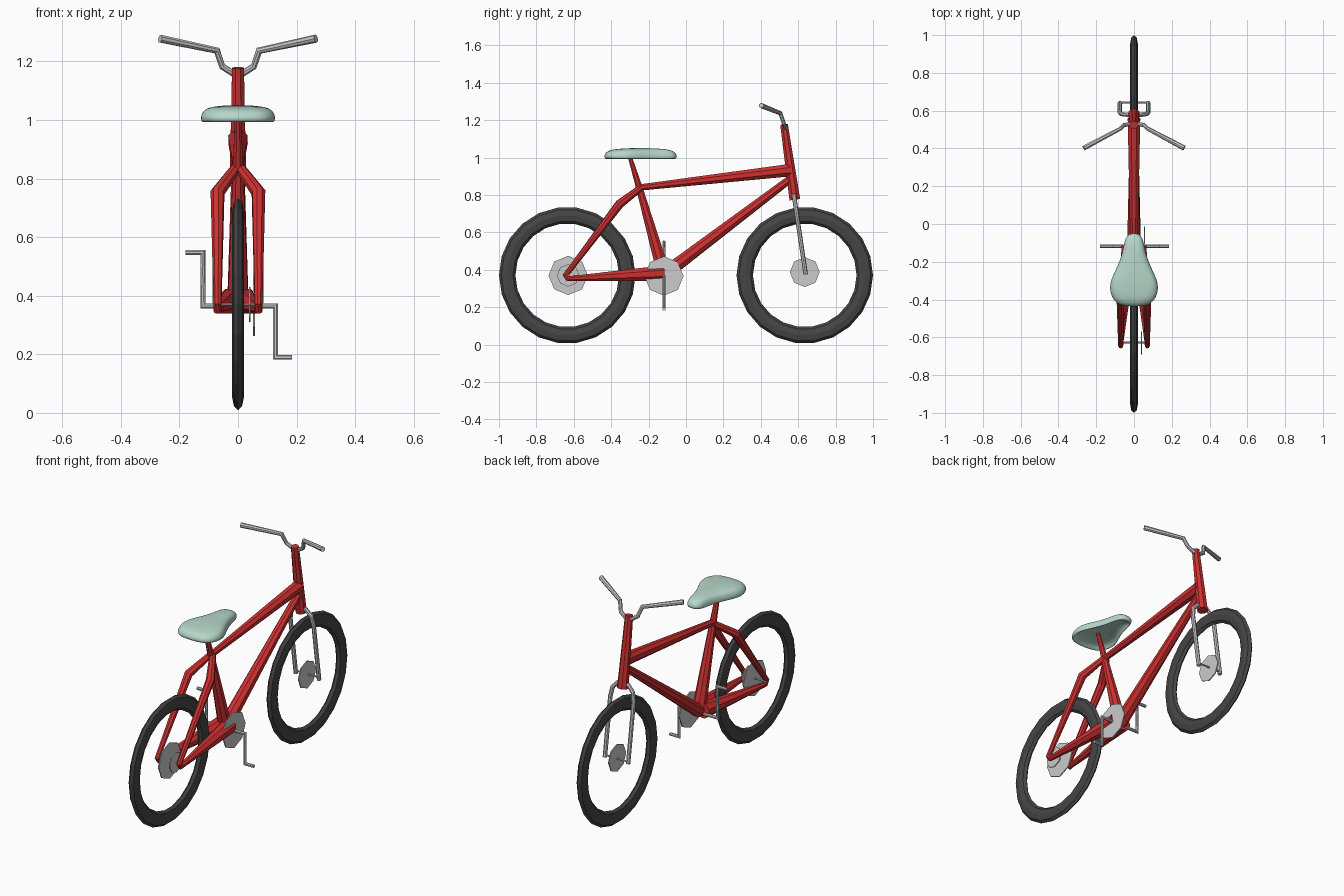
import bpy, bmesh, math
from mathutils import Matrix, Vector

if "Cube" in bpy.data.objects:
    bpy.data.objects.remove(bpy.data.objects["Cube"])


def material(name, rgb):
    m = bpy.data.materials.new(name)
    m.diffuse_color = (*rgb, 1)
    m.use_nodes = True
    m.node_tree.nodes["Principled BSDF"].inputs["Base Color"].default_value = m.diffuse_color
    return m


RED = material("red paint", (0.62, 0.03, 0.03))
RUBBER = material("rubber", (0.06, 0.06, 0.06))
MINT = material("mint", (0.47, 0.68, 0.59))
STEEL = None


def add(name, bm, mat):
    bmesh.ops.recalc_face_normals(bm, faces=bm.faces)
    me = bpy.data.meshes.new(name)
    bm.to_mesh(me)
    bm.free()
    ob = bpy.data.objects.new(name, me)
    bpy.context.collection.objects.link(ob)
    if mat:
        me.materials.append(mat)
    return ob


def tube(name, pts, mat=STEEL, sides=8):
    """Faceted capped tube through (x, y, z, radius) points, mitred at bends."""
    bm = bmesh.new()
    P = [Vector(p[:3]) for p in pts]
    dirs = [(b - a).normalized() for a, b in zip(P, P[1:])]
    d = dirs[0]
    u = d.orthogonal().normalized()
    rings = []
    for i, p in enumerate(P):
        a, b = dirs[max(i - 1, 0)], dirs[min(i, len(dirs) - 1)]
        u = (u - a * u.dot(a)).normalized()
        v = a.cross(u)
        n = (a + b).normalized()
        ring = []
        for k in range(sides):
            t = 2 * math.pi * (k + 0.5) / sides
            o = (u * math.cos(t) + v * math.sin(t)) * pts[i][3]
            o -= a * (o.dot(n) / a.dot(n))      # slide onto the mitre plane
            ring.append(bm.verts.new(p + o))
        rings.append(ring)
        u = u - b * u.dot(b)
    for r, s in zip(rings, rings[1:]):
        for k in range(sides):
            j = (k + 1) % sides
            bm.faces.new((r[k], r[j], s[j], s[k]))
    bm.faces.new(rings[0])
    bm.faces.new(rings[-1])
    return add(name, bm, mat)


def disc(name, x, y, z, r, thick=0.006, sides=8):
    bm = bmesh.new()
    bmesh.ops.create_cone(bm, cap_ends=True, segments=sides, radius1=r, radius2=r, depth=thick,
                          matrix=Matrix.Translation((x, y, z)) @ Matrix.Rotation(math.pi / 2, 4, 'Y'))
    return add(name, bm, STEEL)


def tyre(name, y, z, major=0.321, minor=0.044, half_width=0.02, n=22, m=8):
    bm = bmesh.new()
    rings = []
    for i in range(n):
        a = 2 * math.pi * i / n
        ring = []
        for k in range(m):
            b = 2 * math.pi * k / m
            r = major + minor * math.cos(b)
            ring.append(bm.verts.new((half_width * math.sin(b), y + r * math.cos(a), z + r * math.sin(a))))
        rings.append(ring)
    for i in range(n):
        r, s = rings[i], rings[(i + 1) % n]
        for k in range(m):
            j = (k + 1) % m
            bm.faces.new((r[k], r[j], s[j], s[k]))
    return add(name, bm, RUBBER)


# Wheels, hubs and axles
for side, y, r in (("rear", -0.635, 0.105), ("front", 0.635, 0.08)):
    tyre(side + "_tyre", y, 0.371)
    z = 0.37 if side == "rear" else 0.388
    disc(side + "_hub", 0, y + (0.005 if side == "rear" else 0), z, r)
    tube(side + "_axle", [(-0.08, y + 0.008, z, 0.005), (0.08, y + 0.008, z, 0.005)])
disc("rear_sprocket", 0.04, -0.63, 0.37, 0.06)

# Main frame
tube("head_tube", [(0, 0.524, 1.178, 0.022), (0, 0.582, 0.775, 0.031)], RED)
tube("top_tube", [(0, -0.25, 0.84, 0.018), (0, 0.558, 0.933, 0.036)], RED)
tube("down_tube", [(0, 0.57, 0.895, 0.021), (0, -0.118, 0.375, 0.038)], RED)
tube("seat_tube", [(0, -0.305, 1.02, 0.011), (0, -0.25, 0.84, 0.019), (0, -0.118, 0.375, 0.038)], RED)

# Rear stays and front fork, mirrored
for s, side in ((-1, "left"), (1, "right")):
    tube(side + "_seat_stay", [(s * 0.008, -0.245, 0.836, 0.018), (s * 0.07, -0.355, 0.752, 0.024),
                               (s * 0.07, -0.642, 0.372, 0.014), (s * 0.07, -0.625, 0.347, 0.014)], RED)
    tube(side + "_chain_stay", [(s * 0.07, -0.632, 0.352, 0.014), (s * 0.025, -0.118, 0.382, 0.045)], RED)
    tube(side + "_fork_leg", [(0, 0.578, 0.80, 0.012), (s * 0.035, 0.578, 0.797, 0.012),
                              (s * 0.065, 0.582, 0.765, 0.012), (s * 0.075, 0.59, 0.71, 0.012),
                              (s * 0.075, 0.64, 0.375, 0.012)])

# Handlebar
half = [(0.266, 0.402, 1.278, 0.014), (0.072, 0.505, 1.237, 0.011),
        (0.054, 0.523, 1.183, 0.011), (0.018, 0.53, 1.16, 0.011)]
tube("handlebar", [(-x, y, z, r) for x, y, z, r in half] + half[::-1])

# Crankset
disc("chainring", 0.055, -0.118, 0.367, 0.105)
cy, cr = -0.118, 0.009
tube("crank", [(-0.18, cy, 0.548, cr), (-0.12, cy, 0.548, cr), (-0.12, cy, 0.365, cr),
               (0.128, cy, 0.365, cr), (0.128, cy, 0.19, cr), (0.185, cy, 0.19, cr)])

# Saddle: pear outline swept through stacked rings, hollow underneath
side = [(0.03, -0.048), (0.05, -0.085), (0.062, -0.16), (0.092, -0.235), (0.125, -0.30),
        (0.13, -0.36), (0.10, -0.42), (0.045, -0.437)]
outline = side + [(-x, y) for x, y in side[::-1]]
levels = [(0.3, 1.02), (0.8, 1.015), (0.9, 0.996), (0.97, 0.991), (1.02, 1.008),
          (0.94, 1.033), (0.75, 1.045), (0.35, 1.05)]
bm = bmesh.new()
rings = [[bm.verts.new((x * f, -0.25 + (y + 0.25) * f, z)) for x, y in outline] for f, z in levels]
n = len(outline)
for r, s in zip(rings, rings[1:]):
    for k in range(n):
        j = (k + 1) % n
        bm.faces.new((r[k], r[j], s[j], s[k]))
for ring, z in ((rings[0], 1.02), (rings[-1], 1.051)):
    c = bm.verts.new((0, -0.25, z))
    for k in range(n):
        bm.faces.new((ring[k], ring[(k + 1) % n], c))
for f in bm.faces:
    f.smooth = True
saddle = add("saddle", bm, MINT)
saddle.modifiers.new("smooth", 'SUBSURF').levels = 2
saddle.modifiers["smooth"].render_levels = 2
